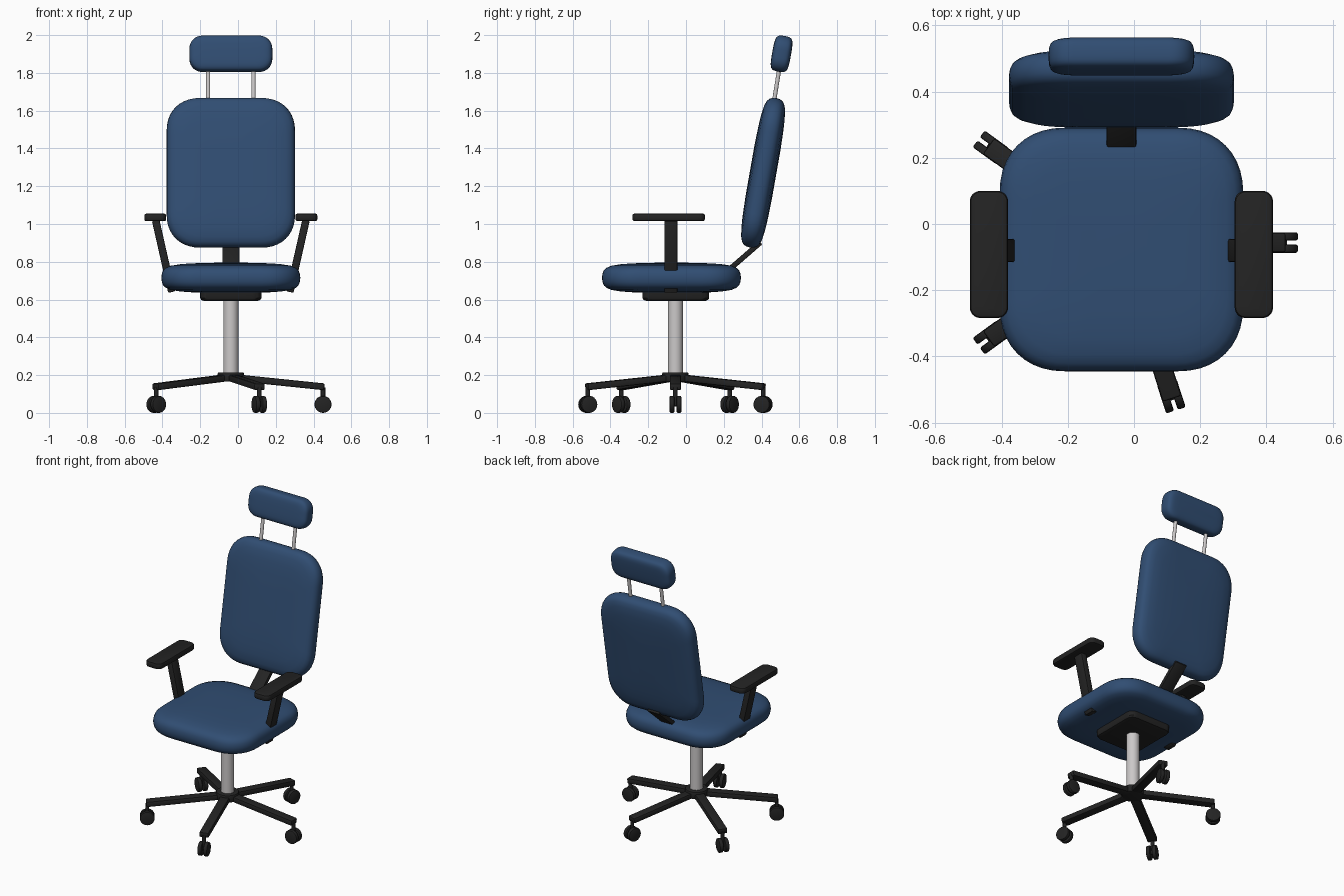
import bpy, bmesh
from math import cos, sin, pi, radians
from mathutils import Vector, Matrix

if "Cube" in bpy.data.objects:
    bpy.data.objects.remove(bpy.data.objects["Cube"])


def material(name, rgb):
    m = bpy.data.materials.new(name)
    m.use_nodes = True
    m.diffuse_color = (*rgb, 1)
    m.node_tree.nodes["Principled BSDF"].inputs["Base Color"].default_value = (*rgb, 1)
    return m


BLUE = material("blue_fabric", (0.03, 0.075, 0.17))
BLACK = material("black_plastic", (0.017, 0.017, 0.017))
STEEL = material("light_steel", (0.6, 0.58, 0.58))

CX = -0.038      # centre plane of the chair
CY = -0.056      # column position
TILT = radians(-10)


def finish(bm, name, mat, matrix, angle=35):
    bmesh.ops.recalc_face_normals(bm, faces=bm.faces)
    mesh = bpy.data.meshes.new(name)
    bm.to_mesh(mesh)
    bm.free()
    mesh.materials.append(mat)
    ob = bpy.data.objects.new(name, mesh)
    bpy.context.collection.objects.link(ob)
    ob.matrix_world = matrix
    bpy.ops.object.select_all(action='DESELECT')
    ob.select_set(True)
    bpy.context.view_layer.objects.active = ob
    bpy.ops.object.shade_smooth_by_angle(angle=radians(angle))
    return ob


def outline(a, b, r, steps=10):
    """Rounded rectangle with soft corners."""
    pts = []
    for q in range(4):
        for i in range(steps + 1):
            t = (q + i / steps) * pi / 2
            c, s = cos(t), sin(t)
            sx = 1 if q in (0, 3) else -1
            sy = 1 if q < 2 else -1
            pts.append((sx * (a - r + r * abs(c) ** 0.9), sy * (b - r + r * abs(s) ** 0.9)))
    return pts


def loft(name, mat, size, r, rings, matrix, angle=35):
    """Stack scaled outlines; rings are (inset, height)."""
    a, b = size
    bm = bmesh.new()
    base = outline(a, b, r)
    loops = [[bm.verts.new((x * (1 - d / a), y * (1 - d / b), z)) for x, y in base]
             for d, z in rings]
    n = len(base)
    for lo, hi in zip(loops, loops[1:]):
        for i in range(n):
            j = (i + 1) % n
            bm.faces.new((lo[i], lo[j], hi[j], hi[i]))
    bm.faces.new(loops[0])
    bm.faces.new(loops[-1])
    return finish(bm, name, mat, matrix, angle)


def cushion(name, size, half, r, edge, matrix):
    prof = [(0, 0), (0.015, 0.28), (0.05, 0.5), (0.12, 0.66), (0.25, 0.8),
            (0.5, 0.9), (0.75, 0.95), (1, 0.975)]
    top = [(d * edge, h * half) for d, h in prof]
    top.append(((edge + min(size)) / 2, half))
    rings = [(d, -h) for d, h in reversed(top[1:])] + top
    return loft(name, BLUE, size, r, rings, matrix, 60)


def bar(name, mat, p, q, width, thick, bevel=0.006):
    """Bevelled box running from p to q; width lies level, across the run."""
    p, q = Vector(p), Vector(q)
    d = (q - p).normalized()
    w = d.cross(Vector((0, 0, 1))).normalized()
    u = w.cross(d)
    rot = Matrix((d, w, u)).transposed().to_4x4()
    bm = bmesh.new()
    bmesh.ops.create_cube(bm, size=1)
    bmesh.ops.scale(bm, vec=((q - p).length, width, thick), verts=bm.verts)
    bmesh.ops.bevel(bm, geom=bm.edges[:], offset=bevel, segments=2, affect='EDGES', profile=0.5)
    return finish(bm, name, mat, Matrix.Translation((p + q) / 2) @ rot)


def rod(name, mat, p, q, radius, bevel=0.0):
    p, q = Vector(p), Vector(q)
    bm = bmesh.new()
    bmesh.ops.create_cone(bm, cap_ends=True, segments=28, radius1=radius, radius2=radius,
                          depth=(q - p).length)
    if bevel:
        rims = [e for e in bm.edges if abs(e.verts[0].co.z - e.verts[1].co.z) < 1e-5]
        bmesh.ops.bevel(bm, geom=rims, offset=bevel, segments=2, affect='EDGES', profile=0.5)
    rot = (q - p).to_track_quat('Z', 'Y').to_matrix().to_4x4()
    return finish(bm, name, mat, Matrix.Translation((p + q) / 2) @ rot)


def at(x, y, z):
    return Matrix.Translation((x, y, z))


# Cushions: seat flat, backrest and headrest upright and leaning back
upright = Matrix.Rotation(TILT, 4, 'X') @ Matrix.Rotation(pi / 2, 4, 'X')
cushion("seat", (0.368, 0.368), 0.08, 0.2, 0.2, at(CX, -0.077, 0.715))
cushion("backrest", (0.34, 0.402), 0.07, 0.18, 0.2, at(CX, 0.408, 1.271) @ upright)
cushion("headrest", (0.22, 0.096), 0.05, 0.075, 0.045, at(CX, 0.506, 1.901) @ upright)

# Headrest posts
for side, label in ((1, "left"), (-1, "right")):
    x = CX + side * 0.12
    rod(f"headrest_post_{label}", STEEL, (x, 0.455, 1.58), (x, 0.5, 1.86), 0.011)

# Bracket joining seat and backrest
bar("back_bracket", BLACK, (CX, 0.19, 0.725), (CX, 0.395, 0.903), 0.09, 0.028)

# Armrests
for side, label in ((1, "left"), (-1, "right")):
    foot = Vector((CX + side * 0.316, -0.08, 0.64))
    top = Vector((CX + side * 0.398, -0.08, 1.02))
    foot.x = CX + side * 0.312
    bar(f"arm_upright_{label}", BLACK, foot, top, 0.07, 0.04)
    loft(f"arm_pad_{label}", BLACK, (0.058, 0.192), 0.035,
         [(0.01, -0.02), (0.003, -0.017), (0, -0.01), (0, 0.01), (0.003, 0.017), (0.01, 0.02)],
         at(CX + side * 0.4, -0.092, 1.035))

# Mount plate under the seat and lift column
loft("seat_mount", BLACK, (0.162, 0.177), 0.05,
     [(0.02, -0.025), (0.006, -0.02), (0, -0.01), (0, 0.03)], at(CX, CY + 0.002, 0.618))
rod("lift_column", STEEL, (CX, CY, 0.19), (CX, CY, 0.61), 0.04)

# Five-star base with twin-wheel casters
rod("base_hub", BLACK, (CX, CY, 0.165), (CX, CY, 0.215), 0.07, 0.008)
for i in range(5):
    a = i * 2 * pi / 5
    out = Vector((cos(a), sin(a), 0))
    across = Vector((-sin(a), cos(a), 0))
    hub = Vector((CX, CY, 0))
    tip = hub + out * 0.488
    bar(f"base_leg_{i + 1}", BLACK, hub + out * 0.02 + Vector((0, 0, 0.187)),
        hub + out * 0.495 + Vector((0, 0, 0.138)), 0.06, 0.036, 0.008)
    rod(f"caster_stem_{i + 1}", BLACK, tip + Vector((0, 0, 0.04)),
        tip + Vector((0, 0, 0.135)), 0.012)
    axle = tip + Vector((0, 0, 0.045))
    rod(f"caster_axle_{i + 1}", BLACK, axle - across * 0.015, axle + across * 0.015, 0.012)
    for s, label in ((1, "a"), (-1, "b")):
        rod(f"caster_wheel_{i + 1}{label}", BLACK, axle + across * s * 0.006,
            axle + across * s * 0.031, 0.045, 0.006)
